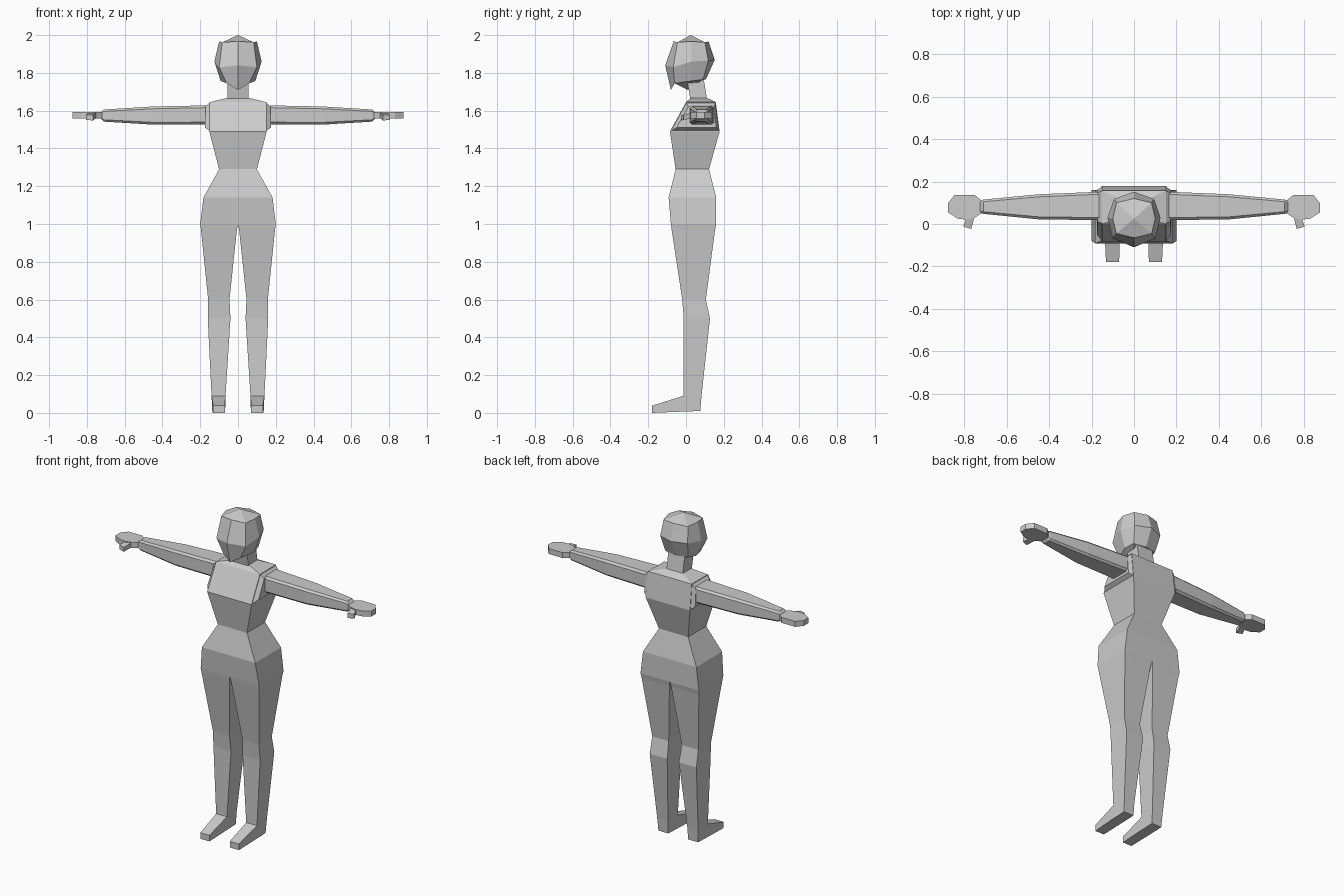
import bpy, bmesh

if "Cube" in bpy.data.objects:
    bpy.data.objects.remove(bpy.data.objects["Cube"])

grey = bpy.data.materials.new("plain_grey")
grey.diffuse_color = (0.6, 0.6, 0.6, 1)
grey.use_nodes = True
grey.node_tree.nodes["Principled BSDF"].inputs["Base Color"].default_value = grey.diffuse_color


def add_part(name, verts, faces, mirror=False):
    """Flat-shaded mesh part, optionally mirrored across x = 0."""
    mesh = bpy.data.meshes.new(name)
    mesh.from_pydata(verts, [], faces)
    bm = bmesh.new()
    bm.from_mesh(mesh)
    bmesh.ops.remove_doubles(bm, verts=bm.verts, dist=1e-5)
    bmesh.ops.recalc_face_normals(bm, faces=bm.faces)
    bm.to_mesh(mesh)
    bm.free()
    mesh.materials.append(grey)
    obj = bpy.data.objects.new(name, mesh)
    bpy.context.collection.objects.link(obj)
    if mirror:
        obj.modifiers.new("mirror", 'MIRROR').use_mirror_merge = False
    return obj


def loft(name, rings, cap_start=True, cap_end=True, mirror=False):
    """Skin a list of rings that all have the same point count."""
    n = len(rings[0])
    verts = [p for r in rings for p in r]
    faces = [(i * n + j, i * n + (j + 1) % n, (i + 1) * n + (j + 1) % n, (i + 1) * n + j)
             for i in range(len(rings) - 1) for j in range(n)]
    if cap_start:
        faces.append(tuple(range(n)))
    if cap_end:
        faces.append(tuple(range(len(verts) - n, len(verts))))
    return add_part(name, verts, faces, mirror)


def rect(z, x0, x1, y0, y1):
    return [(x0, y0, z), (x1, y0, z), (x1, y1, z), (x0, y1, z)]


def arm_ring(x, y0, y1, z0, z1, c):
    """Rectangle with cut corners, facing along x."""
    return [(x, y0 + c, z0), (x, y1 - c, z0), (x, y1, z0 + c), (x, y1, z1 - c),
            (x, y1 - c, z1), (x, y0 + c, z1), (x, y0, z1 - c), (x, y0, z0 + c)]


# Torso from hips to neck base
torso = [(1.00, .20, -.08, .16), (1.14, .183, -.092, .16), (1.29, .10, -.055, .122),
         (1.49, .152, -.085, .178), (1.645, .15, 0, .158), (1.668, .057, .028, .11)]
loft("torso", [rect(z, -w, w, a, b) for z, w, a, b in torso], cap_start=False)

# Shoulder caps on the sides of the chest
loft("shoulder", [
    [(.15, -.08, 1.493), (.15, .175, 1.493), (.148, .157, 1.643), (.148, .002, 1.643)],
    [(.175, -.05, 1.51), (.175, .16, 1.51), (.172, .148, 1.622), (.172, .012, 1.622)]],
    cap_start=False, mirror=True)

# Neck
loft("neck", [rect(1.65, -.056, .056, .025, .113), rect(1.79, -.056, .056, .0, .09)])

# Legs
legs = [(1.00, 0, .20, -.08, .16), (.97, .006, .196, -.076, .154),
        (.60, .045, .158, -.02, .105), (.50, .04, .16, -.012, .127),
        (.09, .066, .14, -.014, .082)]
loft("leg", [rect(*s) for s in legs], cap_start=False, cap_end=False, mirror=True)

# Feet, lofted from heel to toe
loft("foot", [
    [(.068, .076, .01), (.136, .076, .01), (.14, .082, .09), (.066, .082, .09)],
    [(.068, -.014, .007), (.136, -.014, .007), (.14, -.014, .09), (.066, -.014, .09)],
    [(.07, -.18, 0), (.132, -.18, 0), (.132, -.18, .038), (.07, -.18, .038)]], mirror=True)

# Arms
loft("arm", [arm_ring(.16, .018, .152, 1.527, 1.628, .012),
             arm_ring(.45, .022, .14, 1.526, 1.622, .012),
             arm_ring(.71, .048, .115, 1.542, 1.606, .010),
             arm_ring(.725, .052, .11, 1.556, 1.592, .007)], mirror=True)

# Hands: flat palm with a short thumb towards the front
palm = [(.72, .05), (.75, .03), (.786, .02), (.83, .025), (.877, .055),
        (.877, .098), (.845, .137), (.752, .137), (.72, .112)]
loft("hand", [[(x, y, z) for x, y in palm] for z in (1.558, 1.592)], mirror=True)
loft("thumb", [[(x, y, z + y * .2) for x, y in
                [(.75, .04), (.767, -.023), (.805, -.012), (.786, .04)]]
               for z in (1.553, 1.581)], mirror=True)

# Head: a rounded block of 3 x 3 x 3 points, half widths per level
centre = {  # level: front, middle, back points on the centre line (y, z)
    0: [(-.08, 1.71), (.01, 1.71), (.105, 1.765)],
    1: [(-.11, 1.84), None, (.152, 1.868)],
    2: [(-.065, 1.968), (.025, 2.0), (.12, 1.966)]}
side = {    # level: front, middle, back points of one side (x, y, z)
    0: [(.06, -.06, 1.745), (.092, .03, 1.757), (.078, .09, 1.765)],
    1: [(.10, -.068, 1.83), (.125, .03, 1.86), (.094, .118, 1.865)],
    2: [(.083, -.045, 1.962), (.10, .025, 1.967), (.083, .10, 1.962)]}
loops, faces, verts = [], [], []
for k in range(3):
    s, c = side[k], centre[k]
    ring = [(0, *c[0]), *s, (0, *c[2])] + [(-x, y, z) for x, y, z in reversed(s)]
    loops.append(list(range(len(verts), len(verts) + 8)))
    verts += ring
for a, b in zip(loops, loops[1:]):
    faces += [(a[j], a[(j + 1) % 8], b[(j + 1) % 8], b[j]) for j in range(8)]
for k in (0, 2):     # underside and crown, four quads each
    verts.append((0, *centre[k][1]))
    r, m = loops[k], len(verts) - 1
    faces += [(r[j], r[(j + 1) % 8], r[(j + 2) % 8], m) for j in (7, 1, 3, 5)]
# Quads meet at the corner points of the ring
add_part("head", verts, faces)
